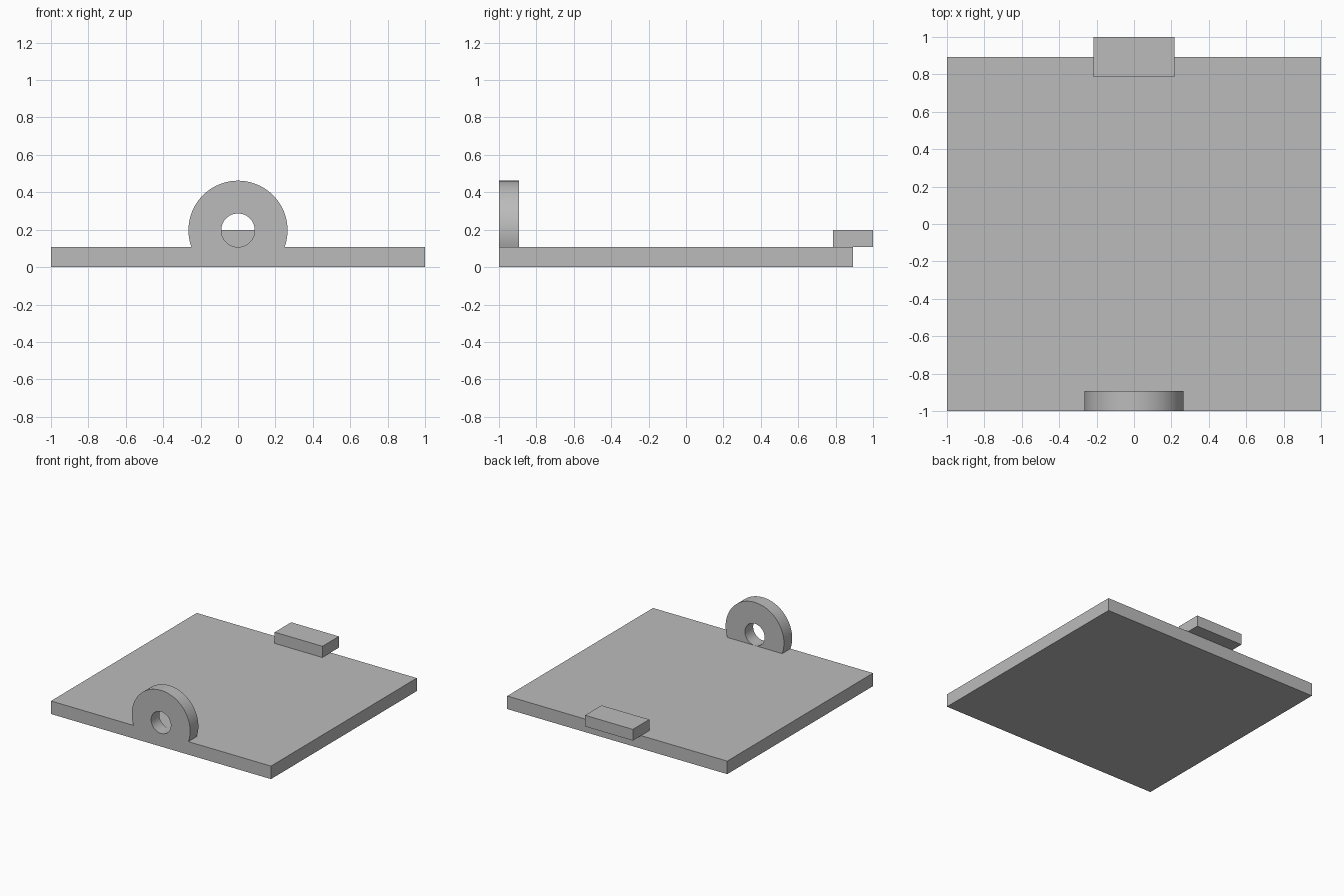
import bpy, bmesh
from math import pi, sin, cos, asin
from mathutils import Matrix, Vector

if "Cube" in bpy.data.objects:
    bpy.data.objects.remove(bpy.data.objects["Cube"])

grey = bpy.data.materials.new("plain grey")
grey.use_nodes = True
grey.diffuse_color = (0.5, 0.5, 0.5, 1)
grey.node_tree.nodes["Principled BSDF"].inputs["Base Color"].default_value = (0.5, 0.5, 0.5, 1)

PLATE_TOP = 0.107
LUG_Z, LUG_R, HOLE_R = 0.197, 0.265, 0.0895
FRONT, LUG_BACK = -1.0, -0.893


def finish(name, bm):
    bmesh.ops.recalc_face_normals(bm, faces=bm.faces)
    mesh = bpy.data.meshes.new(name)
    bm.to_mesh(mesh)
    bm.free()
    mesh.materials.append(grey)
    obj = bpy.data.objects.new(name, mesh)
    bpy.context.collection.objects.link(obj)
    return obj


def box(name, low, high):
    low, high = Vector(low), Vector(high)
    bm = bmesh.new()
    bmesh.ops.create_cube(bm, size=1, matrix=Matrix.Translation((low + high) / 2)
                          @ Matrix.Diagonal((*(high - low), 1)))
    return finish(name, bm)


def arc_prism(name, radius, start, end, steps, y0, y1):
    # Arc around the lug axis, closed by a chord and extruded along y
    bm = bmesh.new()
    verts = []
    for i in range(steps):
        a = start + (end - start) * i / (steps - 1)
        verts.append(bm.verts.new((radius * cos(a), y0, LUG_Z + radius * sin(a))))
    face = bm.faces.new(verts)
    ext = bmesh.ops.extrude_face_region(bm, geom=[face])
    moved = [v for v in ext["geom"] if isinstance(v, bmesh.types.BMVert)]
    bmesh.ops.translate(bm, verts=moved, vec=(0, y1 - y0, 0))
    return finish(name, bm)


# Base plate
box("base_plate", (-1, FRONT, 0), (1, 0.893, PLATE_TOP))

# Rear tab resting on the plate and overhanging its back edge
box("rear_tab", (-0.217, 0.787, PLATE_TOP), (0.217, 1, 0.199))

# Round front lug, cut flat where it meets the plate
dip = asin((LUG_Z - PLATE_TOP) / LUG_R)
lug = arc_prism("front_lug", LUG_R, -dip, pi + dip, 72, FRONT, LUG_BACK)

# Bore through the lug
bore = arc_prism("bore_cutter", HOLE_R, 0, 2 * pi * 63 / 64, 64, FRONT - 0.1, LUG_BACK + 0.1)
bore.hide_render = True
bore.hide_viewport = True
cut = lug.modifiers.new("bore", "BOOLEAN")
cut.operation = "DIFFERENCE"
cut.solver = "EXACT"
cut.object = bore

# Apply the cut and shade the round walls smooth
bpy.context.view_layer.objects.active = lug
lug.select_set(True)
bpy.ops.object.modifier_apply(modifier=cut.name)
bpy.data.objects.remove(bore)
bpy.ops.object.shade_smooth_by_angle(angle=pi / 6)
